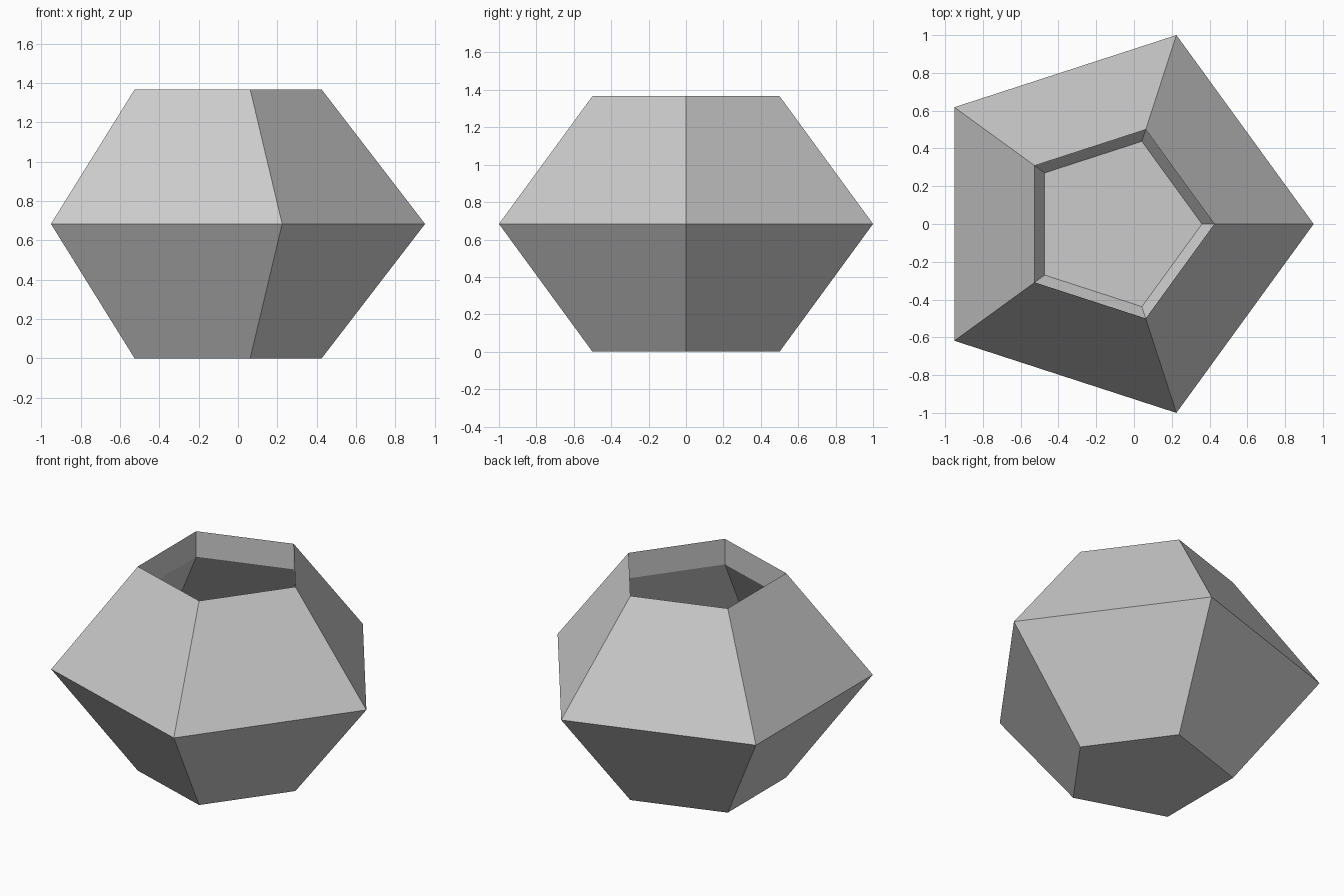
import bpy, bmesh
from math import cos, sin, pi

cube = bpy.data.objects.get("Cube")
if cube:
    bpy.data.objects.remove(cube)

SIDES = 5
RADIUS = 1.0515                             # at the waist
HALF = 0.65 * RADIUS                        # half the height
NECK = RADIUS / 2                           # opening and foot
SHELL = 0.875                               # cavity scale about the middle
CENTRE_X = -RADIUS * (1 - cos(pi / SIDES)) / 2

# Profile (radius, height): foot, waist, rim, straight neck, cavity, inner floor
neck_bottom = HALF + 2 * HALF * (SHELL - 0.5)
profile = [
    (NECK, 0),
    (RADIUS, HALF),
    (NECK, 2 * HALF),
    (NECK, neck_bottom),
    (RADIUS * SHELL, HALF),
    (NECK * SHELL, HALF * (1 - SHELL)),
]

# Plain grey surface
grey = bpy.data.materials.new("plain_grey")
grey.use_nodes = True
colour = (0.6, 0.6, 0.6, 1)
grey.diffuse_color = colour
grey.node_tree.nodes["Principled BSDF"].inputs["Base Color"].default_value = colour


def ring(bm, radius, height):
    angles = [2 * pi * i / SIDES for i in range(SIDES)]
    return [bm.verts.new((CENTRE_X + radius * cos(a), radius * sin(a), height))
            for a in angles]


# Hollow five-sided vessel, lofted from the rings
bm = bmesh.new()
rings = [ring(bm, r, z) for r, z in profile]
for low, high in zip(rings, rings[1:]):
    for i in range(SIDES):
        j = (i + 1) % SIDES
        bm.faces.new((low[i], low[j], high[j], high[i]))
bm.faces.new(rings[0][::-1])                # underside
bm.faces.new(rings[-1])                     # inner floor

mesh = bpy.data.meshes.new("vessel")
bm.to_mesh(mesh)
bm.free()
mesh.materials.append(grey)
vessel = bpy.data.objects.new("vessel", mesh)
bpy.context.collection.objects.link(vessel)
